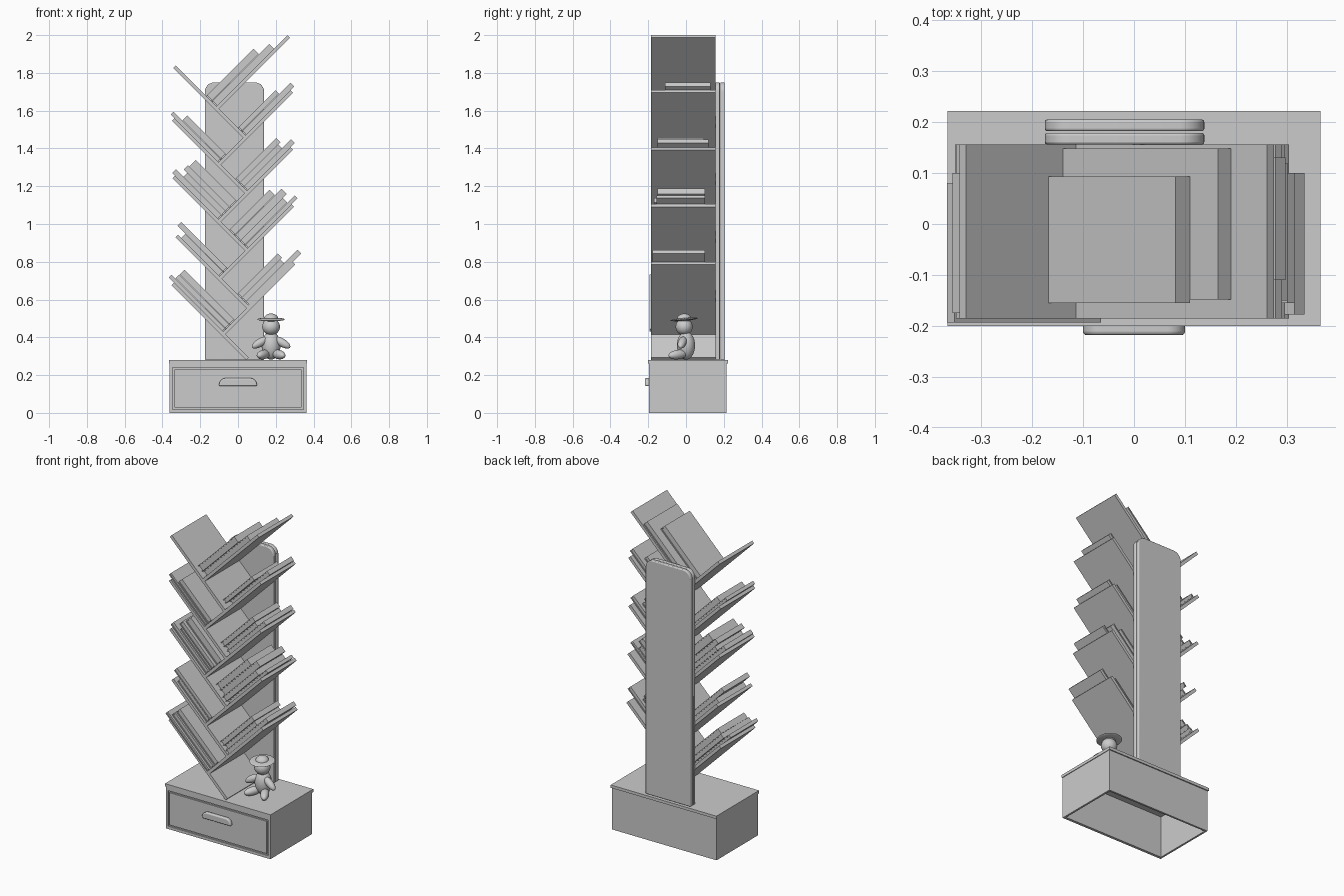
import bpy, bmesh, math
from mathutils import Matrix, Vector

if bpy.data.objects.get("Cube"):
    bpy.data.objects.remove(bpy.data.objects["Cube"])

grey = bpy.data.materials.new("plain_grey")
grey.use_nodes = True
grey.diffuse_color = (0.6, 0.6, 0.6, 1)
grey.node_tree.nodes["Principled BSDF"].inputs["Base Color"].default_value = (0.6, 0.6, 0.6, 1)
R2 = math.sqrt(2)


def finish(name, bm, smooth=False):
    mesh = bpy.data.meshes.new(name)
    bmesh.ops.recalc_face_normals(bm, faces=bm.faces)
    bm.to_mesh(mesh)
    bm.free()
    ob = bpy.data.objects.new(name, mesh)
    bpy.context.collection.objects.link(ob)
    mesh.materials.append(grey)
    if smooth:
        bpy.ops.object.select_all(action='DESELECT')
        ob.select_set(True)
        bpy.context.view_layer.objects.active = ob
        bpy.ops.object.shade_smooth_by_angle(angle=math.radians(40))
    return ob


def add_box(bm, lo, hi, frame=Matrix()):
    lo, hi = Vector(lo), Vector(hi)
    place = Matrix.Translation((lo + hi) / 2) @ Matrix.Diagonal((*(hi - lo), 1))
    bmesh.ops.create_cube(bm, size=1, matrix=frame @ place)


def boxes(name, *pairs):
    bm = bmesh.new()
    for lo, hi in pairs:
        add_box(bm, lo, hi)
    return finish(name, bm)


def profile(name, points, y0, y1, bevel):
    """Extrude an outline in x and z along y."""
    bm = bmesh.new()
    face = bm.faces.new([bm.verts.new((x, y0, z)) for x, z in points])
    out = bmesh.ops.extrude_face_region(bm, geom=[face])
    bmesh.ops.translate(bm, vec=(0, y1 - y0, 0),
                        verts=[v for v in out["geom"] if isinstance(v, bmesh.types.BMVert)])
    ob = finish(name, bm, True)
    mod = ob.modifiers.new("rounded_edges", 'BEVEL')
    mod.width, mod.segments = bevel, 3
    return ob


def arch(x0, x1, z0, z1, r, n=8):
    """Outline with square bottom and rounded top corners."""
    pts = [(x0, z0), (x1, z0)]
    for cx, start in ((x1 - r, 0), (x0 + r, 90)):
        for i in range(n + 1):
            a = math.radians(start + 90 * i / n)
            pts.append((cx + r * math.cos(a), z1 - r + r * math.sin(a)))
    return pts


# Drawer cabinet, open underneath
boxes("cabinet_shell",
      ((-0.362, -0.185, 0), (-0.35, 0.215, 0.262)),
      ((0.35, -0.185, 0), (0.362, 0.215, 0.262)),
      ((-0.35, 0.203, 0), (0.35, 0.215, 0.262)),
      ((-0.35, -0.187, 0), (0.35, -0.18, 0.262)))
boxes("cabinet_top", ((-0.366, -0.2, 0.262), (0.366, 0.222, 0.28)))
boxes("drawer_frame",
      ((-0.362, -0.197, 0), (-0.348, -0.185, 0.262)),
      ((0.348, -0.197, 0), (0.362, -0.185, 0.262)),
      ((-0.348, -0.197, 0), (0.348, -0.185, 0.018)),
      ((-0.348, -0.197, 0.24), (0.348, -0.185, 0.262)))
boxes("drawer_front", ((-0.337, -0.197, 0.028), (0.337, -0.185, 0.23)))
profile("drawer_handle", arch(-0.1, 0.1, 0.142, 0.184, 0.035), -0.218, -0.195, 0.012)

# Double back post
for name, y0, y1 in (("post_front_board", 0.156, 0.179), ("post_back_board", 0.182, 0.205)):
    profile(name, arch(-0.175, 0.138, 0.28, 1.75, 0.05), y0, y1, 0.005)

# Sloping shelves: right ones follow z = x + c, left ones z = c - x
RIGHT = [1.725, 1.418, 1.115, 0.808, 0.4955]
LEFT = [1.497, 1.211, 0.909, 0.612, 0.337]
RIGHT_TIP = [0.268, 0.284, 0.284, 0.29, 0.297]
LEFT_TIP = [-0.336, -0.343, -0.34, -0.325, -0.345]
HALF = 0.0095


def meet(cl, cr):
    return Vector(((cl - cr) / 2, 0, (cl + cr) / 2))


def slope(origin, side):
    """Local x runs outward up the shelf, z rises from its upper face."""
    d = Vector((side, 0, 1)) / R2
    n = Vector((-side, 0, 1)) / R2
    m = Matrix((d, Vector((0, 1, 0)), n)).transposed().to_4x4()
    return Matrix.Translation(origin) @ m


def shelf(name, origin, side, tip_x, tail):
    bm = bmesh.new()
    length = abs(tip_x - origin.x) * R2
    add_box(bm, (-tail, -0.185, -HALF), (length, 0.156, HALF), slope(origin, side))
    finish(name, bm)


for k in range(5):
    v = meet(LEFT[k], RIGHT[k])
    shelf(f"right_shelf_{k + 1}", v, 1, RIGHT_TIP[k], -HALF)
    if k < 4:
        tail = (meet(LEFT[k], RIGHT[k + 1]) - v).length - HALF
    else:
        tail = (v.z - 0.28) * R2 - HALF
    shelf(f"left_shelf_{k + 1}", v, -1, LEFT_TIP[k], tail)


def book(name, frame, low, high, length, y0, y1):
    """Two covers and a spine around a slightly inset page block."""
    bm = bmesh.new()
    c, s = 0.005, HALF
    add_box(bm, (s, y0, low), (length, y1, low + c), frame)
    add_box(bm, (s, y0, high - c), (length, y1, high), frame)
    add_box(bm, (length - c, y0, low + c), (length, y1, high - c), frame)
    add_box(bm, (s + c, y0 + c, low + c), (length - c, y1 - c, high - c), frame)
    finish(name, bm)


# Each book: height of its upper cover, length, front and back
RIGHT_BOOKS = [
    [(0.045, 0.44, -0.148, 0.148), (0.086, 0.363, -0.155, 0.093)],
    [(0.037, 0.374, -0.11, 0.13), (0.064, 0.29, -0.15, 0.1)],
    [(0.037, 0.367, -0.15, 0.12), (0.065, 0.3, -0.14, 0.1), (0.097, 0.316, -0.15, 0.095)],
    [(0.03, 0.384, -0.155, 0.1), (0.065, 0.33, -0.17, 0.1),
     (0.105, 0.36, -0.15, 0.1), (0.146, 0.311, -0.15, 0.09)],
    [(0.037, 0.4, -0.178, 0.1), (0.065, 0.3, -0.16, 0.08), (0.097, 0.312, -0.17, 0.09)]]
LEFT_BOOKS = [
    [],
    [(0.03, 0.367, -0.175, 0.1), (0.067, 0.3, -0.17, 0.08)],
    [(0.037, 0.355, -0.17, 0.1), (0.065, 0.3, -0.16, 0.1),
     (0.097, 0.326, -0.17, 0.09), (0.146, 0.316, -0.15, 0.1)],
    [(0.04, 0.295, -0.17, 0.1), (0.07, 0.356, -0.175, 0.08)],
    [(0.03, 0.416, -0.193, 0.08), (0.06, 0.387, -0.18, 0.1), (0.097, 0.385, -0.17, 0.09)]]
for side, word, rows in ((1, "right", RIGHT_BOOKS), (-1, "left", LEFT_BOOKS)):
    for k, row in enumerate(rows):
        left = LEFT[max(k - 1, 0)] if side > 0 else LEFT[k]
        frame = slope(meet(left, RIGHT[k]), side)
        low = HALF
        for i, (high, length, y0, y1) in enumerate(row):
            book(f"{word}_book_{k + 1}_{i + 1}", frame, low, high, length, y0, y1)
            low = high + 0.001


# Seated doll with a hat
def ball(name, at, radii, turn=Matrix()):
    bm = bmesh.new()
    m = Matrix.Translation(at) @ turn @ Matrix.Diagonal((*radii, 1))
    bmesh.ops.create_uvsphere(bm, u_segments=24, v_segments=14, radius=1, matrix=m)
    return finish(name, bm, True)


def limb(name, a, b, r):
    a, b = Vector(a), Vector(b)
    turn = (b - a).to_track_quat('Z', 'Y').to_matrix().to_4x4()
    ball(name, (a + b) / 2, (r, r, (b - a).length / 2 + r * 0.3), turn)


X, Y = 0.175, -0.01
ball("doll_body", (X, 0, 0.357), (0.05, 0.048, 0.075))
ball("doll_head", (X, Y, 0.456), (0.047, 0.045, 0.045))
for s, word in ((1, "left"), (-1, "right")):
    limb(f"doll_{word}_arm", (X + s * 0.02, Y, 0.395), (X + s * 0.095, Y - 0.02, 0.35), 0.022)
    limb(f"doll_{word}_leg", (X + s * 0.015, 0, 0.315), (X + s * 0.065, -0.085, 0.303), 0.025)
tilt = Matrix.Rotation(math.radians(5), 4, 'X')
ball("hat_brim", (X, Y, 0.495), (0.073, 0.073, 0.008), tilt)
ball("hat_crown", (X, Y, 0.498), (0.038, 0.038, 0.028), tilt)
